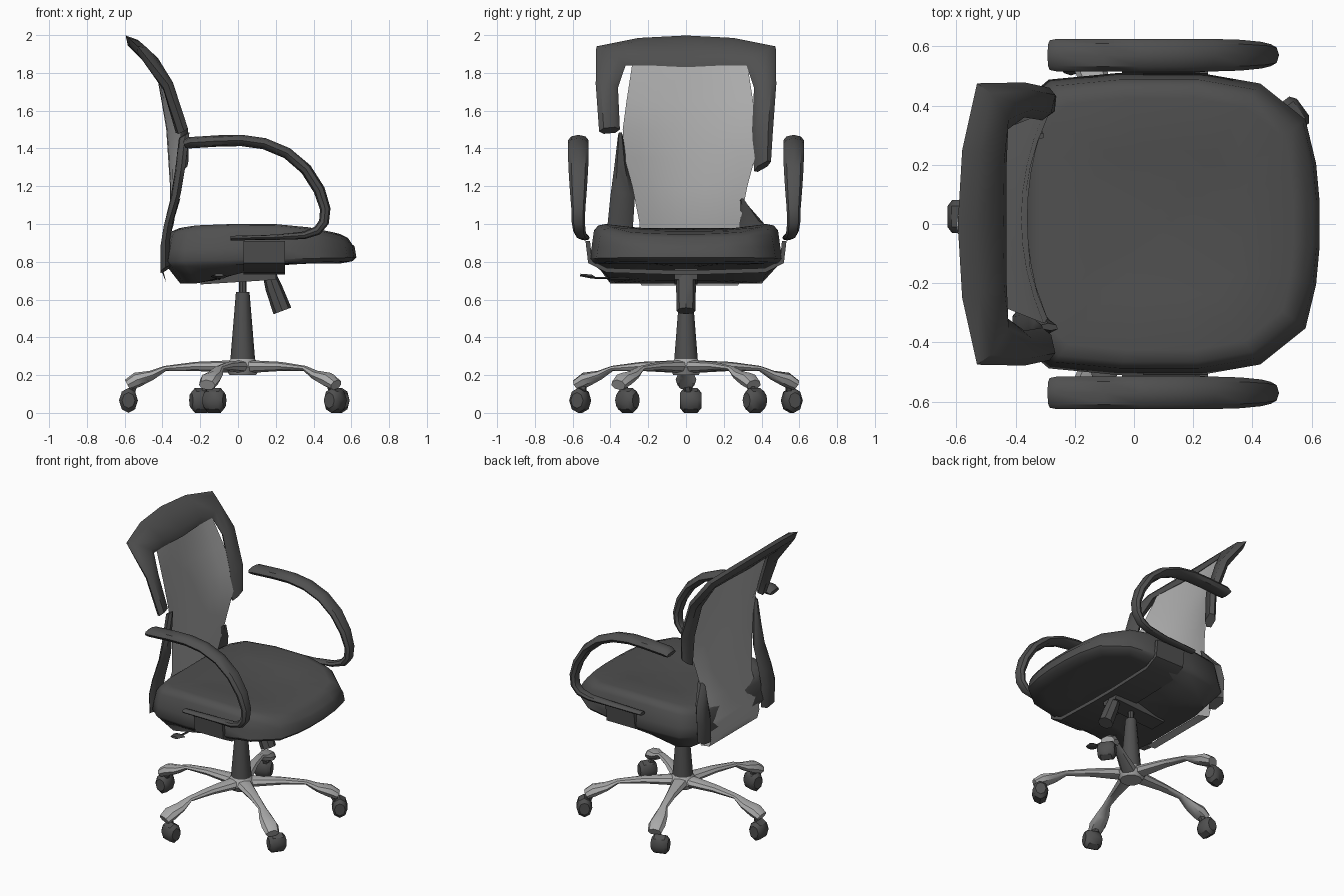
import bpy, bmesh, math
from mathutils import Vector as V

if "Cube" in bpy.data.objects:
    bpy.data.objects.remove(bpy.data.objects["Cube"])


def material(name, g):
    m = bpy.data.materials.new(name)
    m.diffuse_color = (g, g, g, 1)
    m.use_nodes = True
    m.node_tree.nodes["Principled BSDF"].inputs["Base Color"].default_value = m.diffuse_color
    return m


DARK = material("dark_grey", 0.08)
MESH = material("mesh_grey", 0.42)
METAL = material("metal_grey", 0.4)


def finish(bm, name, mat, angle=40):
    bmesh.ops.recalc_face_normals(bm, faces=bm.faces)
    me = bpy.data.meshes.new(name)
    bm.to_mesh(me)
    bm.free()
    me.materials.append(mat)
    for p in me.polygons:
        p.use_smooth = True
    me.set_sharp_from_angle(angle=math.radians(angle))
    ob = bpy.data.objects.new(name, me)
    bpy.context.collection.objects.link(ob)
    return ob


def loft(name, rings, mat, angle=40, closed=True):
    """Skin a list of equal-length rings; closed rings get end caps."""
    bm = bmesh.new()
    rows = [[bm.verts.new(p) for p in r] for r in rings]
    n = len(rows[0])
    for a, b in zip(rows, rows[1:]):
        for i in range(n if closed else n - 1):
            j = (i + 1) % n
            bm.faces.new((a[i], a[j], b[j], b[i]))
    if closed:
        bm.faces.new(rows[0])
        bm.faces.new(rows[-1])
    return finish(bm, name, mat, angle)


def tube(name, pts, sizes, side, mat, n=8, angle=40):
    """Sweep an n-sided section (half width along side, half height) along pts."""
    pts, side = [V(p) for p in pts], V(side).normalized()
    rings = []
    for i, p in enumerate(pts):
        t = (pts[min(i + 1, len(pts) - 1)] - pts[max(i - 1, 0)]).normalized()
        up = t.cross(side).normalized()
        w, h = sizes[i] if isinstance(sizes, list) else sizes
        k = 1 / math.cos(math.pi / 4) if n == 4 else 1
        off = math.pi / 4 if n == 4 else 0
        rings.append([p + side * w * k * math.cos(a) + up * h * k * math.sin(a)
                      for a in (2 * math.pi * j / n + off for j in range(n))])
    return loft(name, rings, mat, angle)


# Seat cushion with dished top and an underside that drops toward the rear
half = [(-.385, .12), (-.385, .28), (-.36, .41), (-.28, .478), (-.05, .5), (.22, .5),
        (.42, .465), (.57, .345), (.605, .2), (.617, .07)]
outline = half + [(x, -y) for x, y in reversed(half)]


def top(x):
    return 1.0 - .35 * max(0, x - .15) ** 2 - .5 * max(0, -.1 - x) ** 2


def bottom(x):
    f = min(1, max(0, (.25 - x) / .5))
    return .79 - .105 * f * f * (3 - 2 * f)


def seat_ring(s, fn):
    return [(.11 + (x - .11) * s, y * s, fn(.11 + (x - .11) * s)) for x, y in outline]


loft("seat", [
    seat_ring(.05, bottom), seat_ring(.5, bottom), seat_ring(.84, bottom),
    seat_ring(.98, lambda x: .785 + .03 * x), seat_ring(1.02, lambda x: .81 + .02 * x),
    seat_ring(1.0, lambda x: .87 + .02 * x), seat_ring(.975, lambda x: top(x) - .035),
    seat_ring(.93, lambda x: top(x) - .008), seat_ring(.85, top),
    seat_ring(.5, lambda x: top(x) - .022), seat_ring(.05, lambda x: top(x) - .028)], DARK, 50)

# Bowed backrest mesh sheet: z, centre x, half width, forward bow of the edges
rows = [(1.845, -.44, .305, .01), (1.65, -.405, .335, .05), (1.5, -.38, .355, .075),
        (1.35, -.37, .345, .08), (1.2, -.36, .305, .05), (1.0, -.36, .265, .02),
        (.85, -.395, .265, .01), (.75, -.405, .265, .01), (.69, -.38, .265, 0), (.675, -.3, .255, 0)]
loft("back_mesh", [[(x + b * u * u, .02 + w * u, z) for u in (k / 4 for k in range(-4, 5))]
                   for z, x, w, b in rows], MESH, 60, closed=False)


# Backrest frame: flat padded band between an outer and an inner edge
def band(name, stations, t=.025):
    rings = []
    for o, i in stations:
        o, i = V(o), V(i)
        n = V((t, 0, t * .6))
        a, b = o.lerp(i, .22), o.lerp(i, .78)
        rings.append([o, a + n, b + n, i, b - n, a - n])
    return loft(name, rings, DARK, 45)


def mir(stations):
    return [tuple((x, -y, z) for x, y, z in s) for s in stations]


centre = ((-.595, 0, 1.998), (-.43, 0, 1.83))
upper = [((-.58, .25, 1.985), (-.43, .2, 1.84)),
         ((-.53, .475, 1.94), (-.425, .32, 1.84)),
         ((-.37, .478, 1.74), (-.37, .36, 1.72)),
         ((-.285, .46, 1.49), (-.31, .35, 1.5))]
tip = [((-.285, .45, 1.33), (-.295, .36, 1.28))]
band("back_frame", list(reversed(mir(upper))) + [centre] + upper + tip)
foot = [((-.37, .415, 1.0), (-.365, .28, 1.0)), ((-.385, .43, .9), (-.385, .28, .9)),
        ((-.385, .42, .77), (-.385, .28, .75))]
band("left_lower_post", mir([((-.28, .36, 1.47), (-.29, .335, 1.47)),
                             ((-.30, .38, 1.3), (-.31, .31, 1.3)),
                             ((-.325, .40, 1.15), (-.335, .27, 1.15))] + foot))
band("right_lower_post", [((-.33, .31, 1.12), (-.33, .285, 1.12))] + foot)

# Looped armrests, each ending in a flat foot on the seat side
arm = [(-.285, 1.42), (-.26, 1.43), (-.1, 1.44), (.02, 1.442), (.14, 1.425), (.26, 1.375),
       (.36, 1.29), (.43, 1.18), (.462, 1.08), (.455, 1.01), (.42, .965), (.35, .94),
       (.2, .93), (-.04, .925)]
arm_y = [.57] * 10 + [.565, .555, .54, .535]
arm_size = [(.05, .02)] + [(.055, .03)] * 5 + [(.052, .031), (.045, .031), (.037, .028),
            (.035, .027), (.033, .025), (.03, .02), (.03, .014), (.025, .012)]
for s, side in ((1, "right"), (-1, "left")):
    tube(side + "_armrest", [(x, y * s, z) for (x, z), y in zip(arm, arm_y)],
         arm_size, (0, 1, 0), DARK)

# Arm bracket strap wrapping under the seat
strap = [(.14, .52, .91), (.14, .508, .80), (.14, .42, .755), (.14, .1, .745)]
tube("arm_bracket", strap + [(x, -y, z) for x, y, z in reversed(strap)],
     (.11, .012), (1, 0, 0), DARK, n=4)

# Tilt mechanism, tension knob and height lever
tube("tilt_mechanism", [(-.2, 0, .71), (.2, 0, .735)], (.06, .03), (0, 1, 0), DARK, n=4)
tube("tension_knob", [(.165, 0, .735), (.19, 0, .66), (.235, 0, .54)],
     [(.05, .035), (.052, .045), (.05, .05)], (0, 1, 0), DARK)
tube("height_lever", [(-.1, -.3, .71), (-.1, -.48, .715), (-.1, -.5, .722), (-.1, -.56, .73)],
     [(.008, .006), (.008, .006), (.045, .012), (.03, .008)], (1, 0, 0), DARK, n=6)

# Gas lift column
CX = .025
tube("column_cover", [(CX, 0, .26), (CX, 0, .3), (CX, 0, .64)],
     [(.066, .066), (.064, .064), (.036, .036)], (1, 0, 0), DARK, n=10)
tube("lift_rod", [(CX, 0, .62), (CX, 0, .72)], (.02, .02), (1, 0, 0), DARK)

# Five-star base with casters swivelled to different sides
tube("base_hub", [(CX, 0, .2), (CX, 0, .24), (CX, 0, .285)],
     [(.07, .07), (.095, .095), (.065, .065)], (1, 0, 0), METAL, n=10)
leg = [(.04, .245, .055, .034), (.25, .246, .034, .024), (.41, .235, .026, .014),
       (.48, .2, .045, .025), (.56, .175, .055, .04), (.61, .148, .045, .03)]
casters = [(.53, .365), (-.195, .56), (-.58, .025), (-.125, -.56), (.515, -.31)]
for k, (cx, cy) in enumerate(casters):
    a = math.radians(36 + 72 * k)
    r, t = V((math.cos(a), math.sin(a), 0)), V((-math.sin(a), math.cos(a), 0))
    tube(f"base_leg_{k + 1}", [V((CX, 0, z)) + r * d for d, z, w, h in leg],
         [(w, h) for d, z, w, h in leg], t, METAL)
    c = V((cx, cy, .066))
    tube(f"caster_stem_{k + 1}", [c, V((CX, 0, .165)) + r * .57], (.022, .022), t, DARK, n=6)
    tube(f"caster_{k + 1}", [c + t * d for d in (-.056, -.035, .035, .056)],
         [(.042, .034), (.066, .05), (.066, .05), (.042, .034)], (0, 0, 1), DARK)
